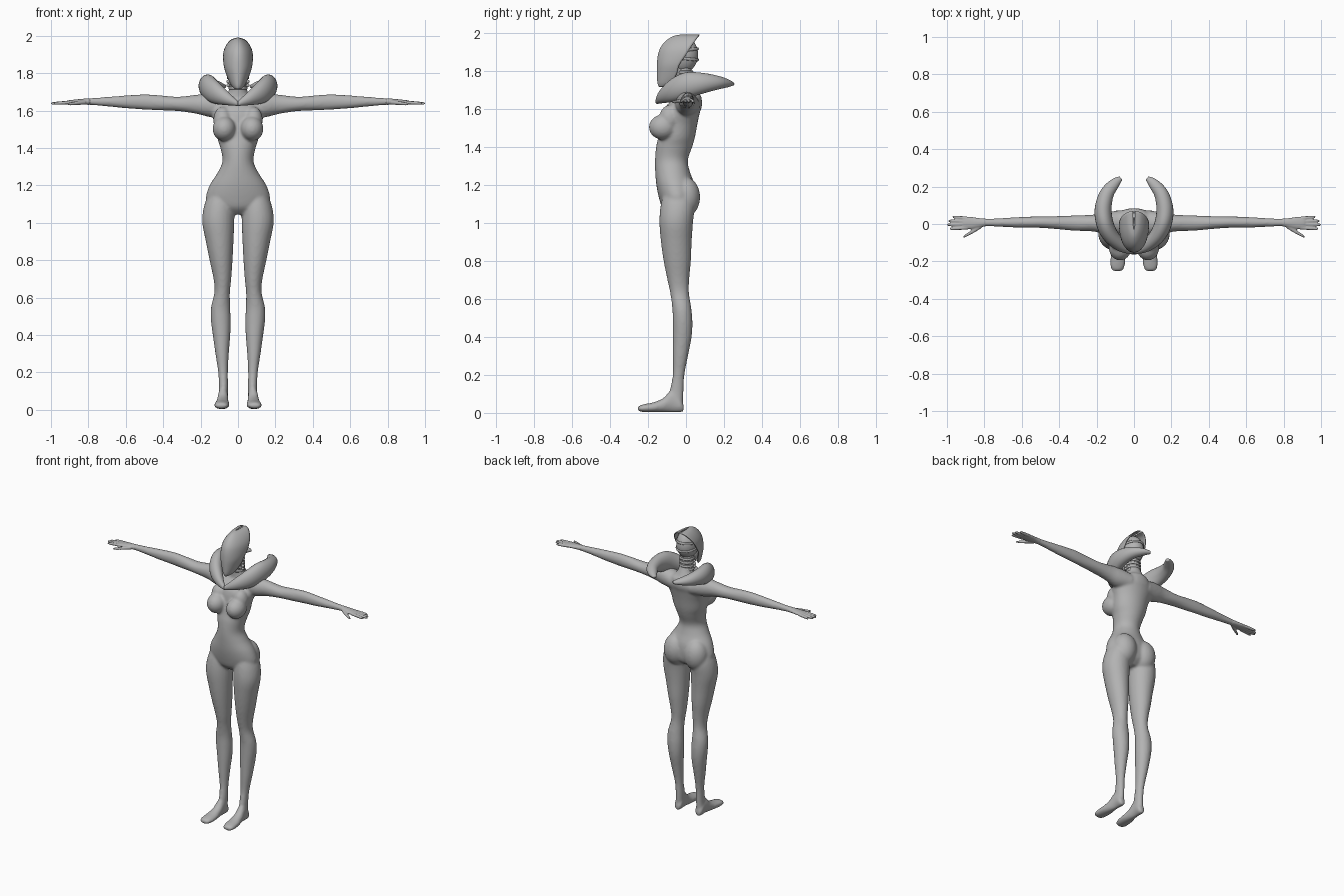
import bpy, bmesh, math
from mathutils import Vector, Matrix

grey = bpy.data.materials.new("plain_grey")
grey.diffuse_color = (0.45, 0.45, 0.45, 1)


def interpolate(rows, n=5):
    """Catmull-Rom interpolation of rows of numbers."""
    out = []
    for i in range(len(rows) - 1):
        p0, p1 = rows[max(i - 1, 0)], rows[i]
        p2, p3 = rows[i + 1], rows[min(i + 2, len(rows) - 1)]
        for k in range(n):
            t = k / n
            out.append([0.5 * (2 * b + (c - a) * t + (2 * a - 5 * b + 4 * c - d) * t * t
                               + (3 * b - a - 3 * c + d) * t ** 3)
                        for a, b, c, d in zip(p0, p1, p2, p3)])
    return out + [list(rows[-1])]


def skin(bm, rings, closed=True):
    """Joins rings of points into a surface."""
    vs = [[bm.verts.new(p) for p in r] for r in rings]
    n = len(vs[0])
    for a, b in zip(vs, vs[1:]):
        for i in range(n if closed else n - 1):
            j = (i + 1) % n
            bm.faces.new((a[i], a[j], b[j], b[i]))
    if closed:
        bm.faces.new(vs[0])
        bm.faces.new(vs[-1])


def loft(bm, axis, rows, sides=(1,), seg=24):
    """Ellipse sections (t, a0, a1, b0, b1) along an axis, repeated for each side."""
    for s in sides:
        rings = []
        for t, a0, a1, b0, b1 in interpolate(rows):
            ring = []
            for k in range(seg):
                w = 2 * math.pi * k / seg
                a = (a0 + a1) / 2 + (a1 - a0) / 2 * math.cos(w)
                b = (b0 + b1) / 2 + (b1 - b0) / 2 * math.sin(w)
                p = {"x": (t, a, b), "y": (a, t, b), "z": (a, b, t)}[axis]
                ring.append((p[0] * s, p[1], p[2]))
            rings.append(ring)
        skin(bm, rings)


def ball(bm, center, radii, sides=(1,)):
    for s in sides:
        m = Matrix.Translation((center[0] * s, center[1], center[2])) @ Matrix.Diagonal((*radii, 1))
        bmesh.ops.create_uvsphere(bm, u_segments=32, v_segments=20, radius=1, matrix=m)


def finish(bm, name, voxel=0, smooth=0):
    bmesh.ops.recalc_face_normals(bm, faces=bm.faces[:])
    for f in bm.faces:
        f.smooth = True
    me = bpy.data.meshes.new(name)
    bm.to_mesh(me)
    bm.free()
    me.materials.append(grey)
    ob = bpy.data.objects.new(name, me)
    bpy.context.collection.objects.link(ob)
    if voxel:
        r = ob.modifiers.new("merge", "REMESH")
        r.mode, r.voxel_size, r.use_smooth_shade = "VOXEL", voxel, True
        m = ob.modifiers.new("soften", "SMOOTH")
        m.factor, m.iterations = 0.5, smooth
    return ob


BOTH = (1, -1)

# body: torso, neck, limbs and feet merged into one smooth skin
bm = bmesh.new()
torso = [(1.67, .08, -.04, .08), (1.62, .13, -.10, .085), (1.58, .14, -.12, .073),
         (1.52, .122, -.13, .06), (1.45, .11, -.145, .047), (1.40, .094, -.157, .033),
         (1.33, .083, -.163, .010), (1.27, .108, -.162, .02), (1.20, .152, -.156, .045),
         (1.13, .172, -.142, .05), (1.08, .15, -.125, .04), (1.045, .07, -.09, 0)]
loft(bm, "z", [(z, -w, w, f, b) for z, w, f, b in torso], seg=40)
neck = [(1.60, .11, -.05, .08), (1.66, .085, -.05, .075), (1.70, .052, -.05, .055),
        (1.75, .045, -.055, .035), (1.84, .045, -.055, .03)]
loft(bm, "z", [(z, -w, w, f, b) for z, w, f, b in neck])
ball(bm, (.074, -.122, 1.503), (.062, .073, .066), BOTH)
ball(bm, (.082, -.085, 1.55), (.05, .055, .07), BOTH)
ball(bm, (.077, -.004, 1.135), (.08, .078, .105), BOTH)
loft(bm, "z", [(1.15, .03, .160, -.12, .04), (1.08, .02, .184, -.135, .045),
               (1.0, .02, .191, -.14, .037), (.9, .024, .172, -.132, .03),
               (.8, .029, .152, -.118, .026), (.7, .036, .131, -.098, .017),
               (.63, .043, .126, -.083, .016), (.55, .042, .144, -.072, .028),
               (.48, .039, .145, -.07, .034), (.4, .041, .135, -.07, .03),
               (.3, .049, .121, -.07, .011), (.2, .054, .106, -.07, -.008),
               (.11, .053, .102, -.085, -.013), (.04, .055, .105, -.085, -.016)], BOTH)
loft(bm, "y", [(-.012, .065, .095, .008, .04), (-.03, .053, .106, .003, .08),
               (-.075, .053, .108, .003, .12), (-.12, .05, .115, .003, .078),
               (-.17, .045, .125, .003, .056), (-.22, .048, .128, .004, .046),
               (-.245, .058, .12, .008, .038), (-.253, .07, .105, .014, .03)], BOTH)
loft(bm, "x", [(.07, -.06, .075, 1.56, 1.675), (.15, -.055, .062, 1.565, 1.69),
               (.22, -.04, .05, 1.582, 1.685), (.32, -.036, .046, 1.597, 1.674),
               (.42, -.027, .042, 1.601, 1.682), (.5, -.021, .041, 1.605, 1.687),
               (.6, -.02, .038, 1.612, 1.681), (.7, -.016, .032, 1.622, 1.673),
               (.78, -.013, .029, 1.629, 1.667), (.825, -.015, .03, 1.632, 1.663)], BOTH)
finish(bm, "body", .008, 6)

# hands: palm, four fingers and a thumb
bm = bmesh.new()
loft(bm, "x", [(.79, -.012, .028, 1.630, 1.666), (.83, -.02, .032, 1.632, 1.663),
               (.87, -.028, .038, 1.632, 1.659), (.905, -.027, .038, 1.633, 1.655),
               (.915, -.022, .032, 1.636, 1.652)], BOTH)
for y0, y1, tip in ((.03, .038, .97), (.014, .017, .992), (-.003, -.004, 1.0), (-.02, -.026, .985)):
    rows = []
    for t, r in ((0, .0095), (.4, .0095), (.8, .008), (.97, .006), (1, .003)):
        y, x = y0 + (y1 - y0) * t, .89 + (tip - .89) * t
        rows.append((x, y - r, y + r, 1.644 - .006 * t - r, 1.644 - .006 * t + r))
    loft(bm, "x", rows, BOTH, 12)
loft(bm, "x", [(.815, -.022, .005, 1.632, 1.656), (.85, -.044, -.015, 1.63, 1.652),
               (.88, -.06, -.04, 1.628, 1.647), (.905, -.072, -.058, 1.628, 1.643),
               (.913, -.074, -.067, 1.631, 1.639)], BOTH, 12)
finish(bm, "hands", .004, 3)

# skull
bm = bmesh.new()
ball(bm, (0, -.022, 1.885), (.067, .086, .098))
ball(bm, (0, -.06, 1.80), (.048, .065, .055))
finish(bm, "skull")

# face mask: open egg-shaped shell swept back to a point on top
mask = [(1.715, .016, -.143, -.115), (1.735, .036, -.15, -.08), (1.78, .058, -.153, -.05),
        (1.83, .074, -.153, -.035), (1.88, .08, -.148, -.002), (1.92, .076, -.135, .022),
        (1.955, .06, -.108, .045), (1.98, .036, -.07, .062), (1.99, .006, -.03, .07)]
bm = bmesh.new()
skin(bm, [[(w * math.cos(math.pi * k / 32), b - (b - f) * math.sin(math.pi * k / 32), z)
           for k in range(33)] for z, w, f, b in interpolate(mask)], closed=False)
shell = finish(bm, "face_mask").modifiers.new("thickness", "SOLIDIFY")
shell.thickness = .006

# collar: two swept horns meeting at the chest
horn = [(0, -.152, 1.637, .010, .012), (.06, -.122, 1.667, .030, .038),
        (.12, -.068, 1.698, .042, .062), (.155, 0, 1.722, .046, .069),
        (.165, .08, 1.733, .045, .056), (.146, .16, 1.737, .038, .038),
        (.105, .215, 1.734, .028, .022), (.07, .245, 1.73, .012, .009)]
bm = bmesh.new()
path = interpolate(horn)
for s in BOTH:
    rings = []
    for i, (x, y, z, hw, hh) in enumerate(path):
        a, b = path[max(i - 1, 0)], path[min(i + 1, len(path) - 1)]
        side = Vector((b[1] - a[1], a[0] - b[0], 0)).normalized()
        ring = []
        for k in range(24):
            w = 2 * math.pi * k / 24
            p = Vector((x, y, z + hh * math.sin(w))) + side * hw * math.cos(w)
            ring.append((p.x * s, p.y, p.z))
        rings.append(ring)
    skin(bm, rings)
finish(bm, "collar_horns")


def ring_band(name, center, rx, ry, thick, tilt=0):
    """Thin strap wrapped around the head or neck."""
    bm = bmesh.new()
    grid = []
    for i in range(48):
        u = 2 * math.pi * i / 48
        grid.append([bm.verts.new((math.cos(u) * (rx + thick * math.cos(v)),
                                   math.sin(u) * (ry + thick * math.cos(v)),
                                   1.6 * thick * math.sin(v)))
                     for v in (2 * math.pi * k / 10 for k in range(10))])
    for i in range(48):
        for k in range(10):
            j, m = (i + 1) % 48, (k + 1) % 10
            bm.faces.new((grid[i][k], grid[j][k], grid[j][m], grid[i][m]))
    bmesh.ops.transform(bm, verts=bm.verts[:],
                        matrix=Matrix.Translation(center) @ Matrix.Rotation(tilt, 4, "X"))
    finish(bm, name)


# straps round the skull and neck
ring_band("head_strap_upper", (0, -.022, 1.905), .066, .085, .005, .12)
ring_band("head_strap_lower", (0, -.022, 1.865), .066, .085, .005, -.1)
for i in range(4):
    ring_band("neck_ring", (0, -.008 - .001 * i, 1.72 + .024 * i), .046, .045, .005)

# ear drops
bm = bmesh.new()
for z, r in ((1.775, .008), (1.755, .01), (1.735, .009)):
    ball(bm, (.052, -.02, z), (r, r, r), BOTH)
finish(bm, "ear_drops")
